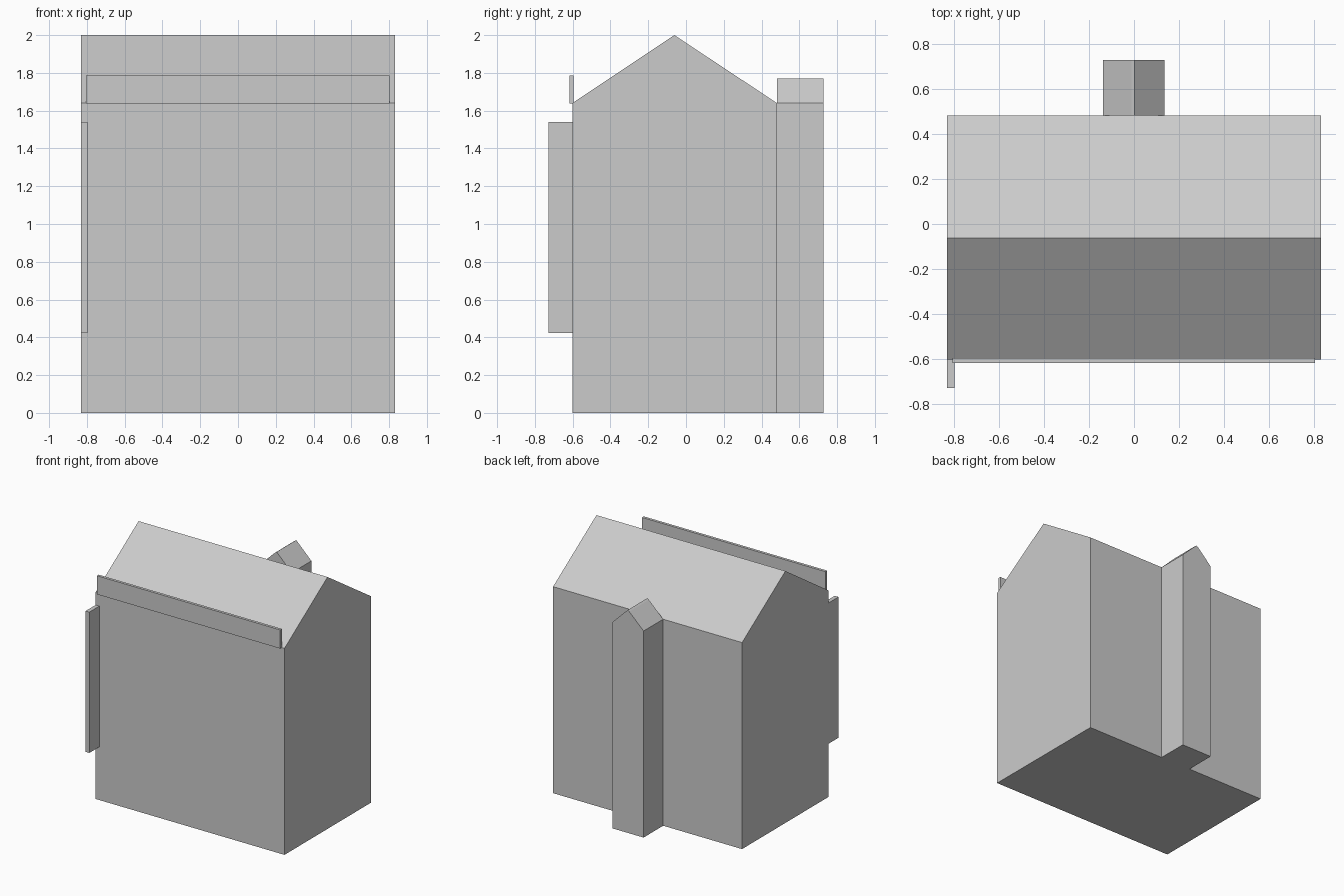
import bpy, bmesh
from mathutils import Vector

if "Cube" in bpy.data.objects:
    bpy.data.objects.remove(bpy.data.objects["Cube"])


def extrude_profile(name, points, offset):
    """Solid made by sweeping a closed planar outline along an offset."""
    bm = bmesh.new()
    face = bm.faces.new([bm.verts.new(p) for p in points])
    swept = bmesh.ops.extrude_face_region(bm, geom=[face], use_keep_orig=True)
    moved = [g for g in swept["geom"] if isinstance(g, bmesh.types.BMVert)]
    bmesh.ops.translate(bm, verts=moved, vec=Vector(offset))
    bmesh.ops.recalc_face_normals(bm, faces=bm.faces)
    mesh = bpy.data.meshes.new(name)
    bm.to_mesh(mesh)
    bm.free()
    obj = bpy.data.objects.new(name, mesh)
    bpy.context.collection.objects.link(obj)
    return obj


def box(name, x0, x1, y0, y1, z0, z1):
    outline = [(x0, y0, z0), (x1, y0, z0), (x1, y1, z0), (x0, y1, z0)]
    return extrude_profile(name, outline, (0, 0, z1 - z0))


# Main building with gabled roof, ridge running along x
main = [(-0.602, 0), (0.482, 0), (0.482, 1.64), (-0.062, 2.0), (-0.602, 1.64)]
extrude_profile("main_building", [(-0.83, y, z) for y, z in main], (1.66, 0, 0))

# Narrow rear tower with its own small gable, ridge running along y
tower = [(-0.137, 0), (0.135, 0), (0.135, 1.64), (0.002, 1.77),
         (-0.012, 1.76), (-0.137, 1.64)]
extrude_profile("rear_tower", [(x, 0.482, z) for x, z in tower], (0, 0.246, 0))

# Long board standing on the front eave
box("eave_signboard", -0.806, 0.803, -0.618, -0.596, 1.637, 1.785)

# Vertical blade projecting from the front left corner
box("blade_sign", -0.83, -0.797, -0.728, -0.602, 0.422, 1.54)
